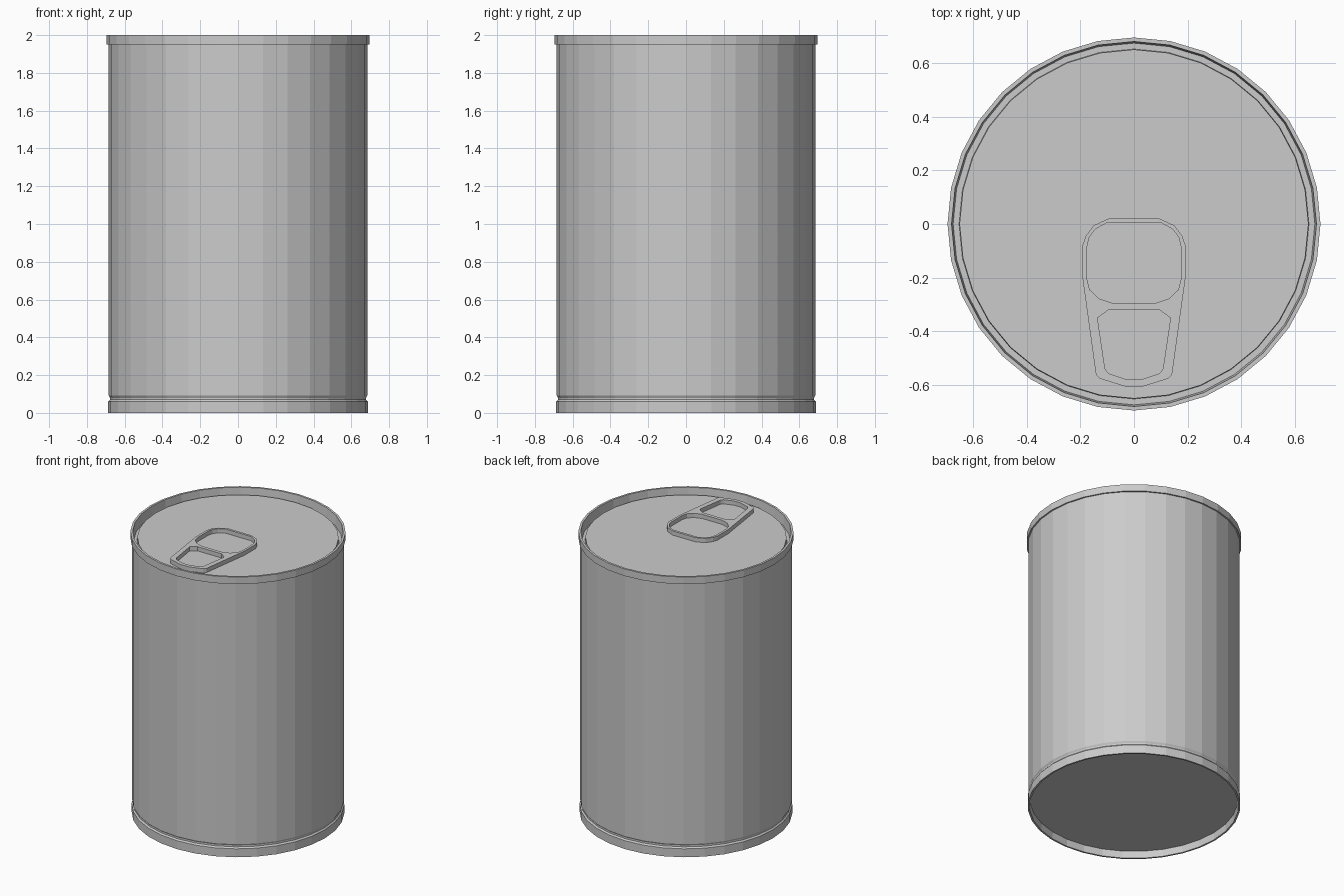
import bpy, bmesh
from math import sin, cos, tau

if "Cube" in bpy.data.objects:
    bpy.data.objects.remove(bpy.data.objects["Cube"])

SIDES = 32


def lathe(name, profile):
    """Revolve (radius, z) points about z; cap both open ends."""
    bm = bmesh.new()
    rings = [[bm.verts.new((r * cos(tau * i / SIDES), r * sin(tau * i / SIDES), z))
              for i in range(SIDES)] for r, z in profile]
    for a, b in zip(rings, rings[1:]):
        for i in range(SIDES):
            j = (i + 1) % SIDES
            bm.faces.new((a[i], a[j], b[j], b[i]))
    bm.faces.new(rings[0][::-1])
    bm.faces.new(rings[-1])
    bmesh.ops.recalc_face_normals(bm, faces=bm.faces)
    me = bpy.data.meshes.new(name)
    bm.to_mesh(me)
    bm.free()
    ob = bpy.data.objects.new(name, me)
    bpy.context.collection.objects.link(ob)
    return ob


def plate(name, outlines, z, thickness):
    """Flat plate from half outlines mirrored in x; inner outlines become holes."""
    cu = bpy.data.curves.new(name, 'CURVE')
    cu.dimensions = '2D'
    cu.fill_mode = 'BOTH'
    cu.extrude = thickness / 2
    for half in outlines:
        pts = half + [(-x, y) for x, y in reversed(half)]
        sp = cu.splines.new('POLY')
        sp.points.add(len(pts) - 1)
        for p, (x, y) in zip(sp.points, pts):
            p.co = (x, y, 0, 1)
        sp.use_cyclic_u = True
        sp.use_smooth = False
    ob = bpy.data.objects.new(name, cu)
    ob.location.z = z + thickness / 2
    bpy.context.collection.objects.link(ob)
    bpy.ops.object.select_all(action='DESELECT')
    ob.select_set(True)
    bpy.context.view_layer.objects.active = ob
    bpy.ops.object.convert(target='MESH')
    return ob


# Can: recessed base, bottom seam and groove, wall, top rim, gutter, lid
lathe("can_body", [
    (0.672, 0.05), (0.675, 0.0), (0.687, 0.0), (0.687, 0.06), (0.678, 0.07),
    (0.678, 0.08), (0.685, 0.092), (0.685, 1.95), (0.695, 1.95), (0.695, 2.0),
    (0.68, 2.0), (0.674, 1.93), (0.652, 1.93), (0.65, 1.96)])

# Pull tab: outer edge, finger hole, rivet-end hole
outer = [(0.09, 0.022), (0.15, -0.005), (0.18, -0.045), (0.192, -0.08),
         (0.192, -0.2), (0.142, -0.56), (0.128, -0.576), (0.035, -0.605)]
finger_hole = [(0.1, 0.005), (0.145, -0.02), (0.167, -0.05), (0.175, -0.085),
               (0.175, -0.205), (0.165, -0.245), (0.13, -0.278), (0.08, -0.295)]
front_hole = [(0.095, -0.32), (0.136, -0.35), (0.108, -0.54), (0.095, -0.557),
              (0.025, -0.58)]
plate("pull_tab", [outer, finger_hole, front_hole], 1.96, 0.03)
